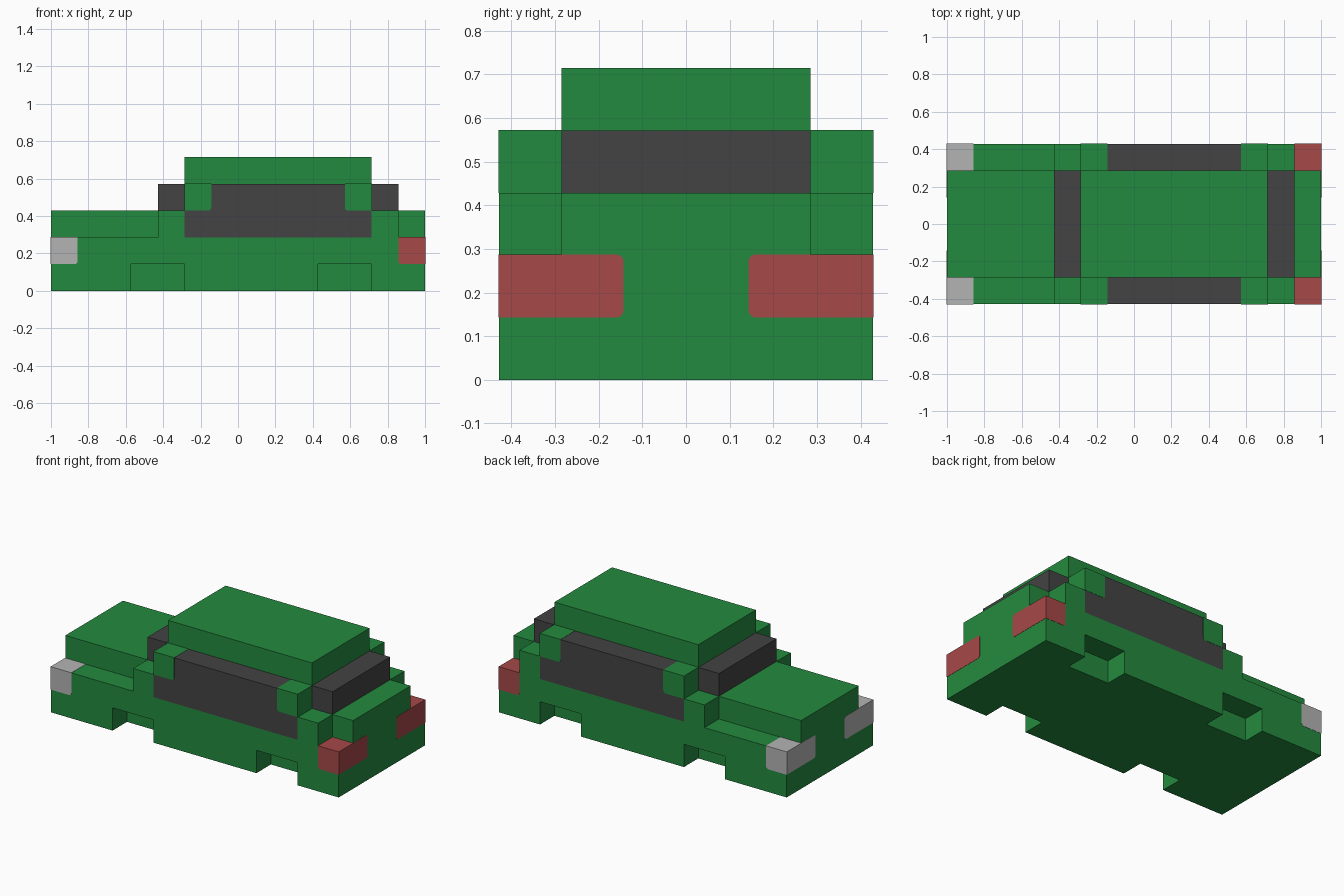
import bpy
import bmesh
from mathutils import Vector

cube = bpy.data.objects.get("Cube")
if cube:
    bpy.data.objects.remove(cube, do_unlink=True)

U = 1 / 7          # one block; the car is 14 x 6 x 5 blocks
E = 0.01           # how far lamps and pillars stand proud, in blocks
ROUND = 0.12       # corner rounding, in blocks


def material(name, rgb):
    lin = [((c / 255 + 0.055) / 1.055) ** 2.4 for c in rgb] + [1.0]
    mat = bpy.data.materials.new(name)
    mat.use_nodes = True
    mat.diffuse_color = lin
    bsdf = next(n for n in mat.node_tree.nodes if n.type == 'BSDF_PRINCIPLED')
    bsdf.inputs["Base Color"].default_value = lin
    return mat


GREEN = material("green paint", (36, 138, 62))
GLASS = material("dark glass", (67, 67, 67))
RED = material("red lamp", (166, 72, 72))
WHITE = material("pale lamp", (180, 180, 180))


def prism(name, profile, y0, y1, mat, rounded=None):
    """Extrude an x-z profile from y0 to y1 (in blocks); round the edges whose middle passes the test."""
    bm = bmesh.new()
    face = bm.faces.new([bm.verts.new((x, y0, z)) for x, z in profile])
    ext = bmesh.ops.extrude_face_region(bm, geom=[face])
    moved = [g for g in ext["geom"] if isinstance(g, bmesh.types.BMVert)]
    bmesh.ops.translate(bm, verts=moved, vec=(0, y1 - y0, 0))
    bmesh.ops.recalc_face_normals(bm, faces=bm.faces[:])
    if rounded:
        edges = [e for e in bm.edges if rounded((e.verts[0].co + e.verts[1].co) / 2)]
        bmesh.ops.bevel(bm, geom=edges, offset=ROUND, segments=4, profile=0.5, affect='EDGES')
    for v in bm.verts:
        v.co = (v.co - Vector((7, 3, 0))) * U
    mesh = bpy.data.meshes.new(name)
    bm.to_mesh(mesh)
    bm.free()
    mesh.materials.append(mat)
    obj = bpy.data.objects.new(name, mesh)
    bpy.context.collection.objects.link(obj)
    return obj


def box(name, x, y, z, mat, rounded=None):
    profile = [(x[0], z[0]), (x[1], z[0]), (x[1], z[1]), (x[0], z[1])]
    return prism(name, profile, y[0], y[1], mat, rounded)


def combine(target, tool, operation):
    mod = target.modifiers.new(operation.lower(), 'BOOLEAN')
    mod.operation, mod.object, mod.solver = operation, tool, 'EXACT'
    tool.hide_render = True
    bpy.context.view_layer.objects.active = target
    bpy.ops.object.modifier_apply(modifier=mod.name)
    bpy.data.objects.remove(tool, do_unlink=True)


# Body: full-width side profile with shoulders, joined to bonnet and boot
body = prism("body", [(0, 0), (14, 0), (14, 2), (13, 2), (13, 3), (12, 3), (12, 2),
                      (5, 2), (5, 3), (4, 3), (4, 2), (0, 2)], 0, 6, GREEN)
combine(body, box("centre_block", (0, 14), (1, 5), (0, 3), GREEN), 'UNION')

# Wheel arches cut one block deep on both sides
for x in (3, 10):
    for y in ((-1, 1), (5, 7)):
        combine(body, box("arch_cutter", (x, x + 2), y, (-1, 1), GREEN), 'DIFFERENCE')

# Cabin glass and roof
box("windscreens", (4, 13), (1, 5), (3, 4), GLASS)
box("side_windows", (5, 12), (0, 6), (2, 4), GLASS)
box("roof", (5, 12), (1, 5), (4, 5), GREEN)

for side, y in (("right", (-E, 1)), ("left", (5, 6 + E))):
    # Pillars at the window corners, rounded on the lower inner edge
    for end, x, inner in (("front", (5 - E, 6), 6), ("rear", (11, 12 + E), 11)):
        box(f"{end}_pillar_{side}", x, y, (3, 4 + E), GREEN,
            lambda m, i=inner: abs(m.x - i) < 0.01 and abs(m.z - 3) < 0.01)

    # Corner lamps wrapping the ends, rounded towards the body
    lamp_y = (-E, 2) if side == "right" else (4, 6 + E)
    inner_y = 2 if side == "right" else 4
    for name, x, inner_x, mat in (("headlamp", (-E, 1), 1, WHITE),
                                  ("tail_lamp", (13, 14 + E), 13, RED)):
        def lamp_edge(m, ix=inner_x, iy=inner_y):
            low, high = abs(m.z - 1) < 0.01, m.z > 1.99
            return (abs(m.y - iy) < 0.01 and (low or high)) or (abs(m.x - ix) < 0.01 and low)
        box(f"{name}_{side}", x, lamp_y, (1, 2 + E), mat, lamp_edge)
